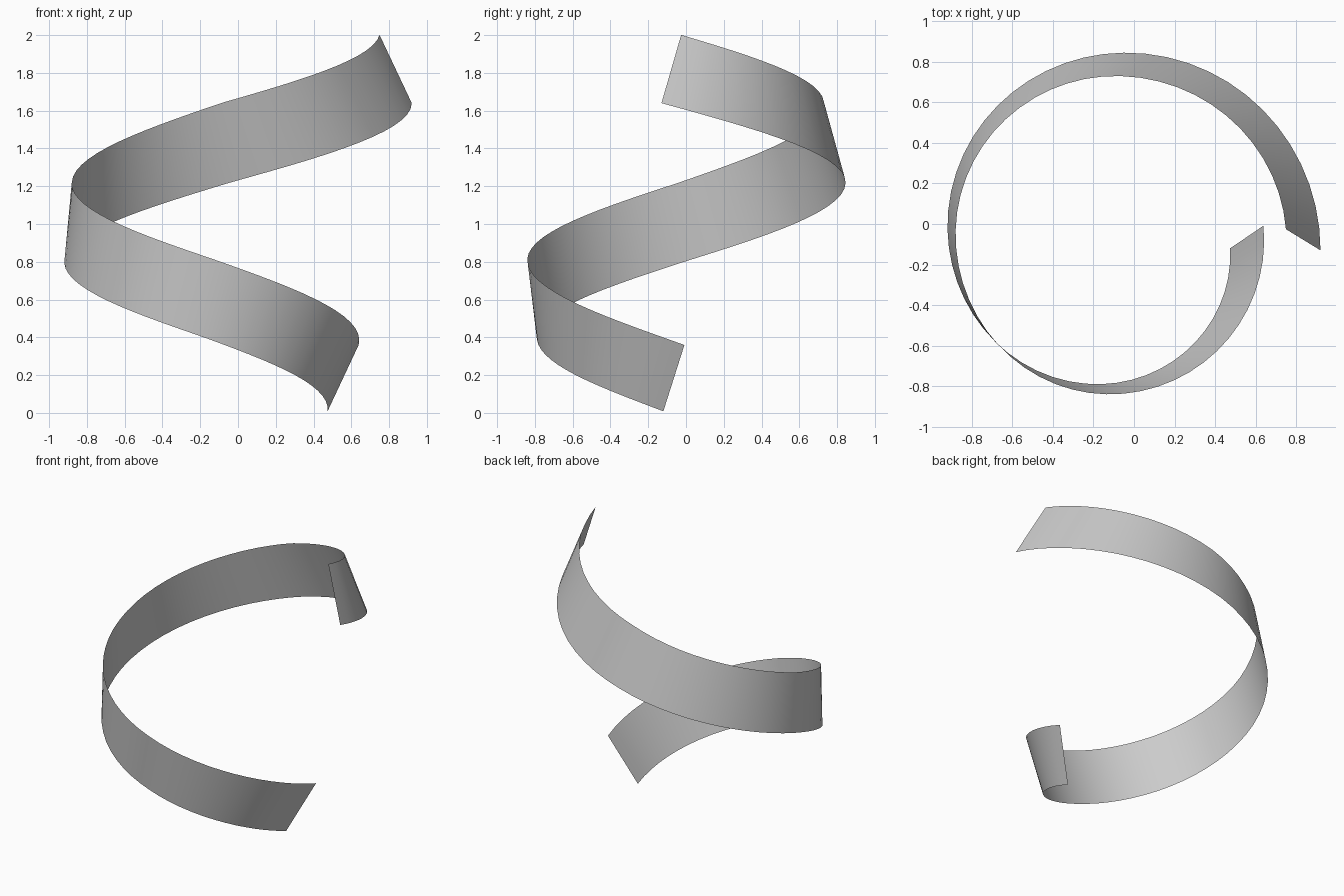
import bpy, bmesh
from math import sin, cos, pi

cube = bpy.data.objects.get("Cube")
if cube:
    bpy.data.objects.remove(cube, do_unlink=True)

# Turning points of each spiral edge: right, front, left, back, right again
UPPER = [(0.642, -0.08, 0.385), (-0.12, -0.84, 0.81), (-0.88, -0.05, 1.215),
         (-0.09, 0.73, 1.64), (0.752, -0.09, 2.02)]
LOWER = [(0.475, -0.15, 0.02), (-0.18, -0.79, 0.40), (-0.92, -0.01, 0.80),
         (-0.04, 0.845, 1.22), (0.92, -0.13, 1.64)]
STEPS = 56


def edge_point(turns, t):
    """Point on a smooth chain of quarter ellipses joining the turning points."""
    i = min(max(int(t), 0), 3)
    a, b, f = turns[i], turns[i + 1], t - i
    s, c = sin(f * pi / 2), cos(f * pi / 2)
    z = a[2] + (b[2] - a[2]) * f
    if i % 2 == 0:      # side to front or back
        return (b[0] + (a[0] - b[0]) * c, a[1] + (b[1] - a[1]) * s, z)
    return (a[0] + (b[0] - a[0]) * s, b[1] + (a[1] - b[1]) * c, z)


def edge(bm, turns, start, end):
    return [bm.verts.new(edge_point(turns, start + (end - start) * k / STEPS))
            for k in range(STEPS + 1)]


# Single-sheet ribbon ruled between the two edges
bm = bmesh.new()
top = edge(bm, UPPER, -0.06, 3.95)
bottom = edge(bm, LOWER, -0.03, 4)
for k in range(STEPS):
    face = bm.faces.new((bottom[k], top[k], top[k + 1], bottom[k + 1]))
    face.smooth = True
mesh = bpy.data.meshes.new("spiral_ribbon")
bm.to_mesh(mesh)
bm.free()

ribbon = bpy.data.objects.new("spiral_ribbon", mesh)
bpy.context.collection.objects.link(ribbon)

# Plain light grey
grey = bpy.data.materials.new("light_grey")
grey.use_nodes = True
grey.diffuse_color = (0.6, 0.6, 0.6, 1)
grey.node_tree.nodes["Principled BSDF"].inputs["Base Color"].default_value = (0.6, 0.6, 0.6, 1)
mesh.materials.append(grey)
